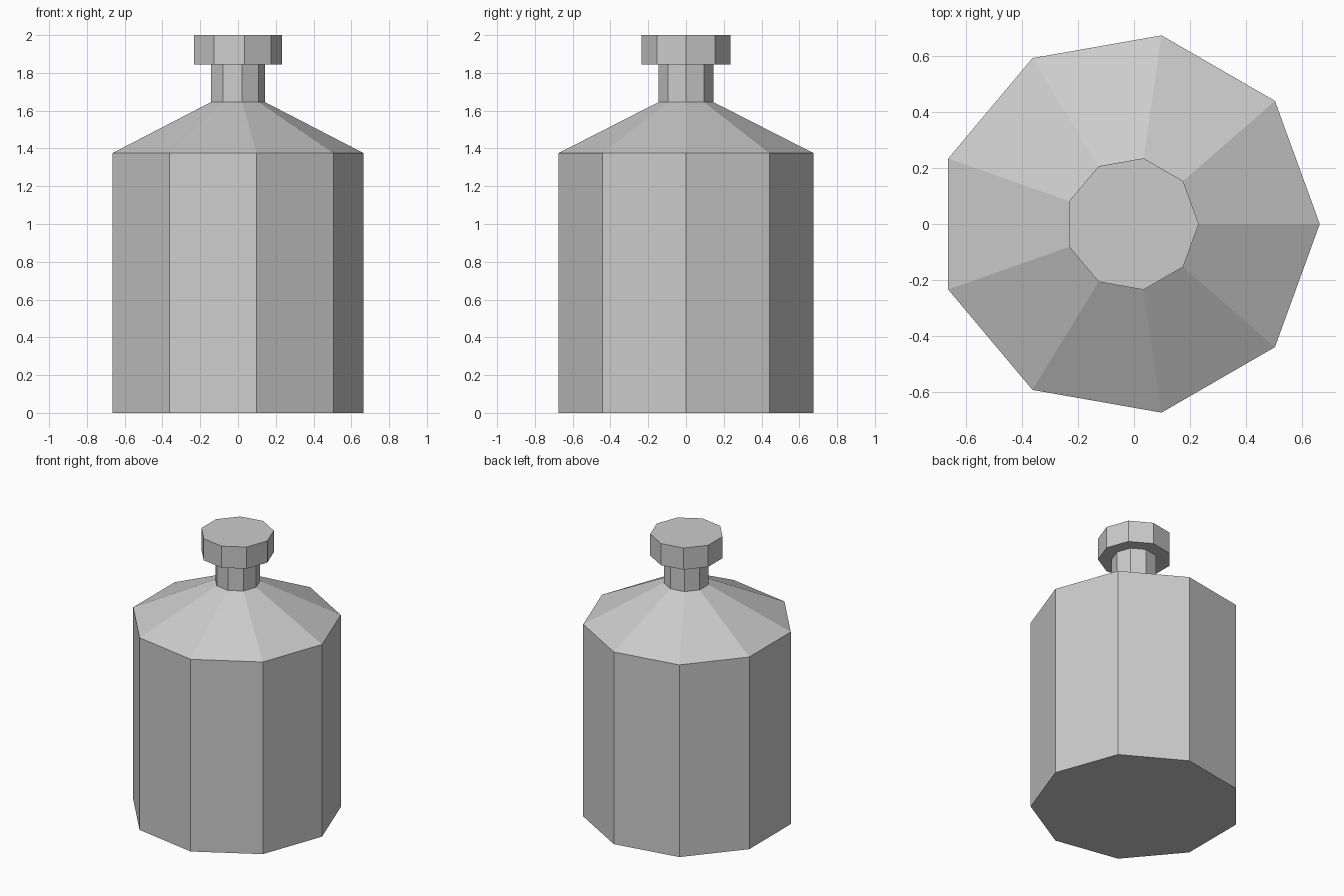
import bpy, bmesh, math

if "Cube" in bpy.data.objects:
    bpy.data.objects.remove(bpy.data.objects["Cube"])

SIDES = 9
SHIFT = (1 - math.cos(math.pi / SIDES)) / 2  # centres the odd-sided outline on x


def lathe(name, profile, cap_bottom=False, cap_top=False):
    """Sweep (radius, z) points into a nine-sided, flat-shaded part."""
    bm = bmesh.new()
    rings = []
    for r, z in profile:
        rings.append([bm.verts.new((r * (math.cos(a) - SHIFT), r * math.sin(a), z))
                      for a in (math.tau * i / SIDES for i in range(SIDES))])
    for lo, hi in zip(rings, rings[1:]):
        for i in range(SIDES):
            j = (i + 1) % SIDES
            bm.faces.new((lo[i], lo[j], hi[j], hi[i]))
    if cap_bottom:
        bm.faces.new(rings[0][::-1])
    if cap_top:
        bm.faces.new(rings[-1])
    mesh = bpy.data.meshes.new(name)
    bm.to_mesh(mesh)
    bm.free()
    obj = bpy.data.objects.new(name, mesh)
    bpy.context.collection.objects.link(obj)
    return obj


# Bottle: straight body, sloped shoulder, narrow neck
lathe("bottle", [(0.686, 0), (0.686, 1.375), (0.148, 1.645), (0.148, 1.845)],
      cap_bottom=True)

# Stopper: flat disc overhanging the neck
lathe("stopper", [(0.148, 1.845), (0.239, 1.845), (0.239, 2.0)], cap_top=True)
